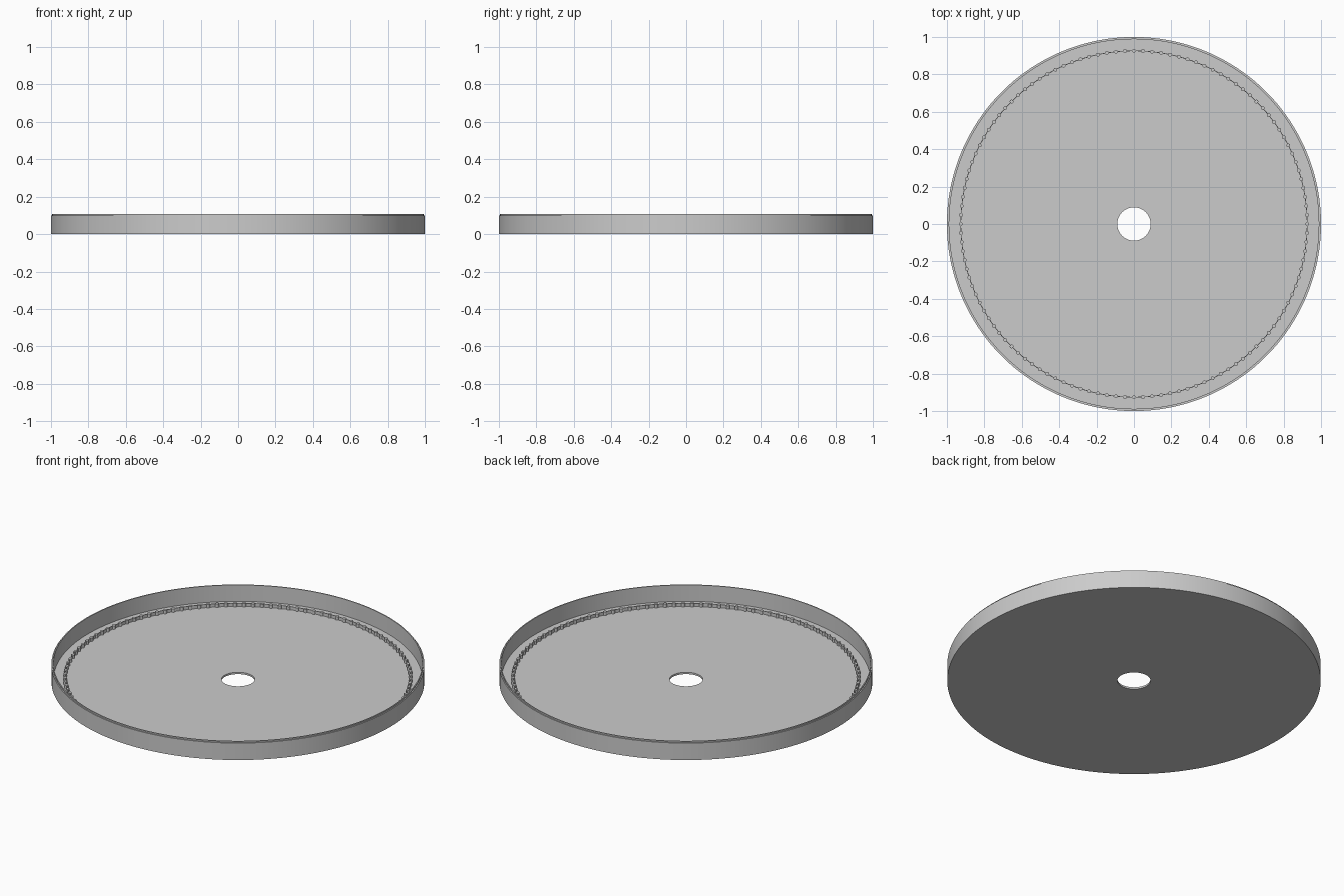
import bpy, bmesh
from math import cos, sin, pi, radians

cube = bpy.data.objects.get("Cube")
if cube:
    bpy.data.objects.remove(cube, do_unlink=True)

grey = bpy.data.materials.new("plain grey")
grey.use_nodes = True
colour = (0.6, 0.6, 0.6, 1)
grey.diffuse_color = colour
grey.node_tree.nodes["Principled BSDF"].inputs["Base Color"].default_value = colour


def finish(name, bm):
    bmesh.ops.recalc_face_normals(bm, faces=bm.faces)
    mesh = bpy.data.meshes.new(name)
    bm.to_mesh(mesh)
    bm.free()
    mesh.materials.append(grey)
    obj = bpy.data.objects.new(name, mesh)
    bpy.context.collection.objects.link(obj)
    bpy.ops.object.select_all(action="DESELECT")
    obj.select_set(True)
    bpy.context.view_layer.objects.active = obj
    bpy.ops.object.shade_smooth_by_angle(angle=radians(30))
    return obj


def lathe(name, profile, steps=180):
    """Spin a closed (radius, height) profile around the z axis."""
    bm = bmesh.new()
    rings = []
    for i in range(steps):
        a = 2 * pi * i / steps
        rings.append([bm.verts.new((r * cos(a), r * sin(a), z)) for r, z in profile])
    n = len(profile)
    for i, ring in enumerate(rings):
        after = rings[(i + 1) % steps]
        for j in range(n):
            k = (j + 1) % n
            bm.faces.new((ring[j], after[j], after[k], ring[k]))
    return finish(name, bm)


FLOOR, RIM_TOP = 0.011, 0.108
RING, RING_TOP, POSTS = 0.926, 0.03, 120

# Dish: floor with a centre hole, upright wall and a small step at the lip
lathe("dish", [(0.089, 0), (1, 0), (1, 0.1), (0.994, 0.1), (0.994, RIM_TOP),
               (0.988, RIM_TOP), (0.988, FLOOR), (0.089, FLOOR)])

# Thin upright band on the floor
lathe("inner_band", [(RING - 0.002, FLOOR - 0.002), (RING + 0.002, FLOOR - 0.002),
                     (RING + 0.002, RING_TOP), (RING - 0.002, RING_TOP)])

# Round posts spaced evenly along the band
bm = bmesh.new()
for i in range(POSTS):
    a = 2 * pi * i / POSTS
    made = bmesh.ops.create_cone(bm, cap_ends=True, segments=16, radius1=0.01,
                                 radius2=0.01, depth=RING_TOP - FLOOR + 0.002)
    bmesh.ops.translate(bm, verts=made["verts"],
                        vec=(RING * cos(a), RING * sin(a), (RING_TOP + FLOOR) / 2))
finish("band_posts", bm)
